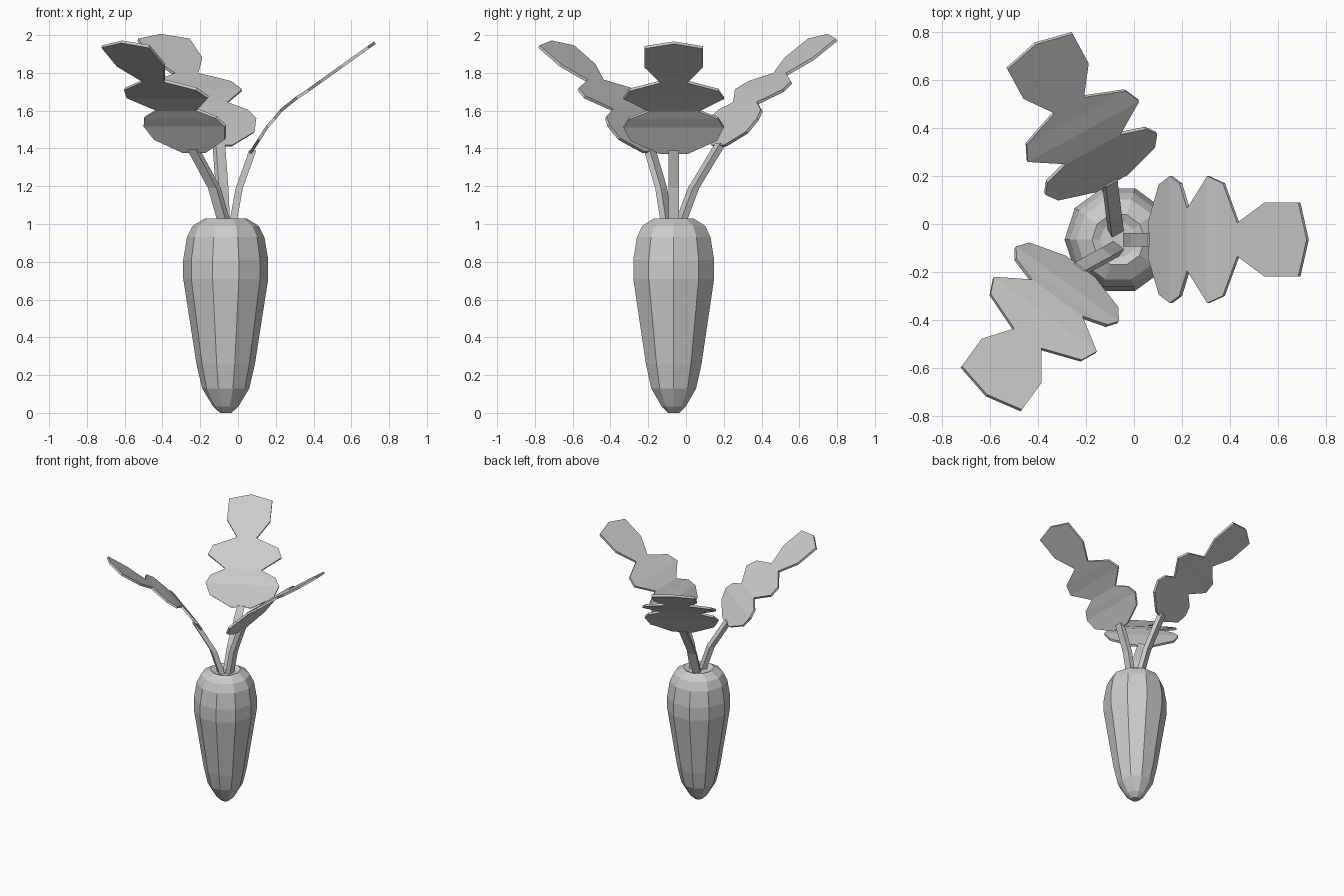
import bpy, math
from mathutils import Vector

cube = bpy.data.objects.get("Cube")
if cube:
    bpy.data.objects.remove(cube, do_unlink=True)

grey = bpy.data.materials.new("plain grey")
grey.use_nodes = True
colour = (0.6, 0.6, 0.6, 1)
grey.diffuse_color = colour
grey.node_tree.nodes["Principled BSDF"].inputs["Base Color"].default_value = colour

AXIS = Vector((-0.065, -0.065, 0))


def make_object(name, verts, faces):
    mesh = bpy.data.meshes.new(name)
    mesh.from_pydata(verts, [], faces)
    mesh.materials.append(grey)
    obj = bpy.data.objects.new(name, mesh)
    bpy.context.collection.objects.link(obj)
    return obj


def loft(name, rings):
    """Skin a list of equal closed rings and cap both ends."""
    n = len(rings[0])
    verts = [v for ring in rings for v in ring]
    faces = [(k * n + i, k * n + (i + 1) % n, (k + 1) * n + (i + 1) % n, (k + 1) * n + i)
             for k in range(len(rings) - 1) for i in range(n)]
    faces.append(tuple(reversed(range(n))))
    faces.append(tuple(range(len(verts) - n, len(verts))))
    return make_object(name, verts, faces)


# Root: ten-sided tapering body with a shallow dip at the crown
SIDES = 10
profile = [(0.03, 0.0), (0.068, 0.035), (0.125, 0.13), (0.155, 0.26), (0.225, 0.71),
           (0.225, 0.81), (0.205, 0.93), (0.175, 0.99), (0.11, 1.03), (0.075, 1.015)]
loft("root", [[AXIS + Vector((r * math.cos(math.tau * i / SIDES),
                              r * math.sin(math.tau * i / SIDES), z))
               for i in range(SIDES)] for r, z in profile])

# Leaf outline: distance outward, height, half width
leaf_rows = [(0.065, 1.375, 0.075), (0.11, 1.445, 0.23), (0.155, 1.515, 0.265),
             (0.195, 1.56, 0.235), (0.227, 1.60, 0.13), (0.31, 1.667, 0.265),
             (0.375, 1.71, 0.235), (0.435, 1.753, 0.07), (0.55, 1.835, 0.155),
             (0.69, 1.935, 0.155)]
TIP = (0.725, 1.96)


def add_leaf(side, angle, origin, lift, base):
    out = Vector((math.cos(angle), math.sin(angle), 0))
    across = Vector((-out.y, out.x, 0))
    up = Vector((0, 0, 1))
    start = Vector((*origin, lift))

    # Three-lobed blade, pointed at the tip
    verts, faces = [], []
    for s, z, half in leaf_rows:
        mid = start + out * s + up * z
        verts += [mid - across * half, mid, mid + across * half]
    verts[-2] = start + out * TIP[0] + up * TIP[1]
    for k in range(len(leaf_rows) - 1):
        a = 3 * k
        faces += [(a, a + 3, a + 4, a + 1), (a + 1, a + 4, a + 5, a + 2)]
    blade = make_object(side + "_leaf", verts, faces)
    solid = blade.modifiers.new("thickness", 'SOLIDIFY')
    solid.thickness = 0.016
    solid.offset = 0

    # Bent square stem
    low = Vector((*base, 0.99))
    top = start + out * 0.078 + up * 1.39
    bend = low.lerp(top, 0.34)
    bend.z = 1.19
    rings = []
    for p in (low, bend, top):
        w, d = across * 0.028, out * 0.019
        rings.append([p - w - d, p - d + w, p + w + d, p + d - w][::-1])
    loft(side + "_stem", rings)


add_leaf("left", 0, (0, -0.065), 0, (-0.03, -0.065))
add_leaf("back", math.radians(118.5), (-0.065, 0.117), 0.04, (-0.075, -0.035))
add_leaf("front", math.radians(234), (-0.19, -0.129), 0.005, (-0.068, -0.1))
